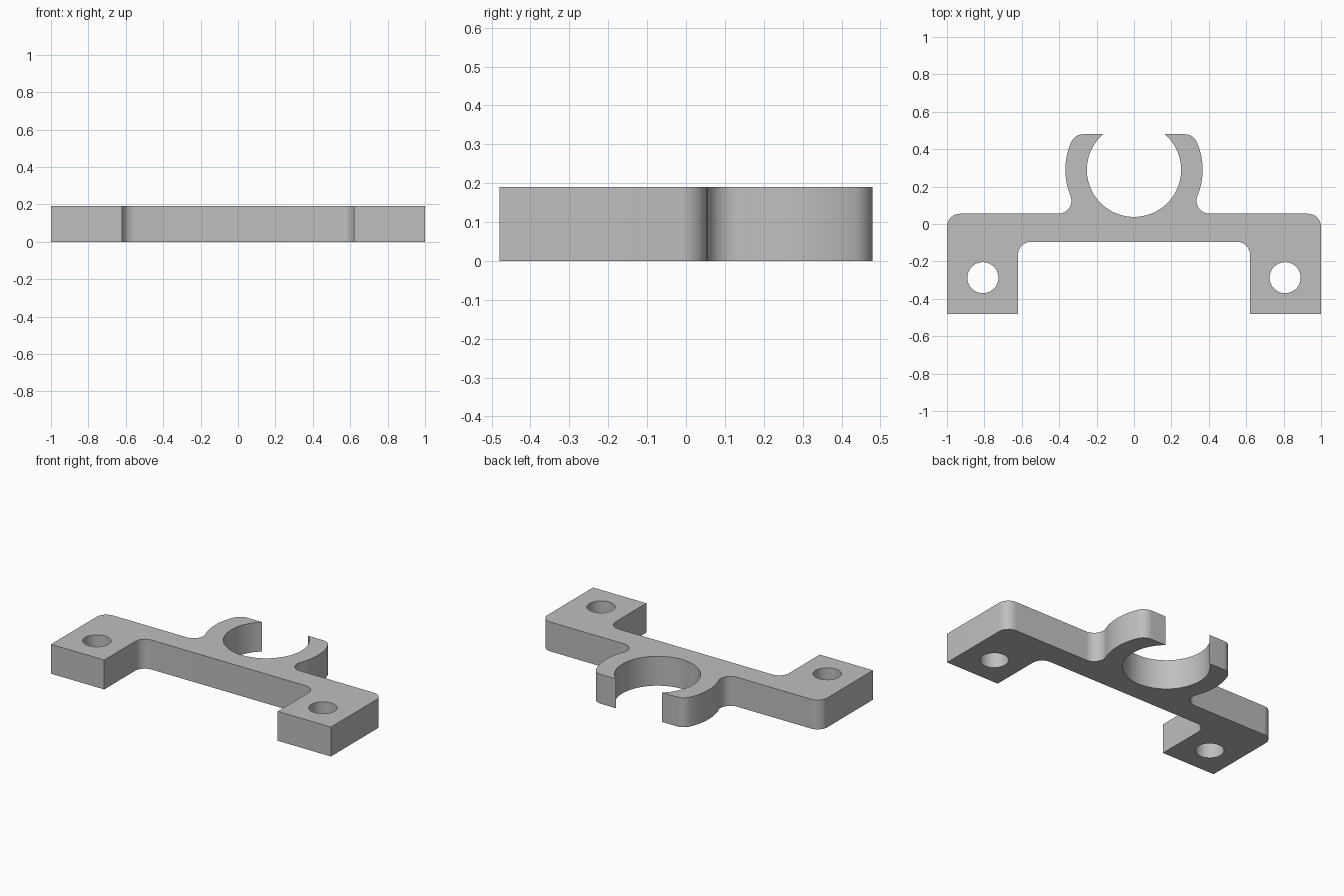
import bpy
import bmesh
from math import sin, cos, pi, radians, atan2, sqrt
from mathutils import Vector

cube = bpy.data.objects.get("Cube")
if cube:
    bpy.data.objects.remove(cube)

HEIGHT = 0.19
BACK, FRONT = 0.48, -0.48          # ends of the clip and of the feet
PLATE_BACK, PLATE_FRONT = 0.055, -0.095
FOOT_INNER = 0.62
FILLET = 0.07
RING_Y, RING_IN, RING_OUT = 0.29, 0.252, 0.367
HOLE_X, HOLE_Y, HOLE_R = 0.808, -0.287, 0.083


def arc(cx, cy, r, start, end, steps):
    """Points along an arc, angles in radians."""
    angles = [start + (end - start) * i / steps for i in range(steps + 1)]
    return [Vector((cx + r * cos(a), cy + r * sin(a), 0)) for a in angles]


def half_outline():
    """Right-hand half of the bracket, from the inner ring bottom to the front middle."""
    # Inner ring, up to the clip opening
    tip = atan2(BACK - RING_Y, sqrt(RING_IN ** 2 - (BACK - RING_Y) ** 2))
    pts = arc(0, RING_Y, RING_IN, -pi / 2, tip, 36)
    # Rounded clip end, tangent to the outer ring
    dy = BACK - FILLET - RING_Y
    cx = sqrt((RING_OUT - FILLET) ** 2 - dy ** 2)
    upper = atan2(dy, cx)
    pts += arc(cx, BACK - FILLET, FILLET, pi / 2, upper, 8)
    # Outer ring, then the hollow fillet into the plate
    dy = PLATE_BACK + FILLET - RING_Y
    cx = sqrt((RING_OUT + FILLET) ** 2 - dy ** 2)
    lower = atan2(dy, cx)
    pts += arc(0, RING_Y, RING_OUT, upper, lower, 16)[1:]
    pts += arc(cx, PLATE_BACK + FILLET, FILLET, lower + pi, 3 * pi / 2, 12)[1:]
    # Rounded plate corner, square foot, hollow inner corner
    pts += arc(1 - FILLET, PLATE_BACK - FILLET, FILLET, pi / 2, 0, 10)
    pts += [Vector((1, FRONT, 0)), Vector((FOOT_INNER, FRONT, 0))]
    pts += arc(FOOT_INNER - FILLET, PLATE_FRONT - FILLET, FILLET, 0, pi / 2, 10)
    return pts


def add_loop(bm, pts):
    verts = [bm.verts.new(p) for p in pts]
    for a, b in zip(verts, verts[1:] + verts[:1]):
        bm.edges.new((a, b))


# Mirrored outline with two bolt holes, filled and raised
right = half_outline()
left = [Vector((-p.x, p.y, 0)) for p in reversed(right[1:])]
bm = bmesh.new()
add_loop(bm, right + left)
for side in (-1, 1):
    add_loop(bm, arc(side * HOLE_X, HOLE_Y, HOLE_R, 0, 2 * pi, 40)[:-1])
bmesh.ops.triangle_fill(bm, edges=bm.edges[:], use_beauty=True, normal=(0, 0, 1))
raised = bmesh.ops.extrude_face_region(bm, geom=bm.faces[:], use_keep_orig=True)
top = [g for g in raised["geom"] if isinstance(g, bmesh.types.BMVert)]
bmesh.ops.translate(bm, verts=top, vec=(0, 0, HEIGHT))
bmesh.ops.recalc_face_normals(bm, faces=bm.faces[:])
mesh = bpy.data.meshes.new("clip_bracket")
bm.to_mesh(mesh)
bm.free()

bracket = bpy.data.objects.new("clip_bracket", mesh)
bpy.context.collection.objects.link(bracket)

# Plain grey finish
grey = bpy.data.materials.new("plain grey")
grey.use_nodes = True
colour = (0.52, 0.52, 0.52, 1)
grey.diffuse_color = colour
grey.node_tree.nodes["Principled BSDF"].inputs["Base Color"].default_value = colour
mesh.materials.append(grey)

# Smooth curved walls with sharp rims
bpy.ops.object.select_all(action="DESELECT")
bracket.select_set(True)
bpy.context.view_layer.objects.active = bracket
bpy.ops.object.shade_smooth_by_angle(angle=radians(30))
